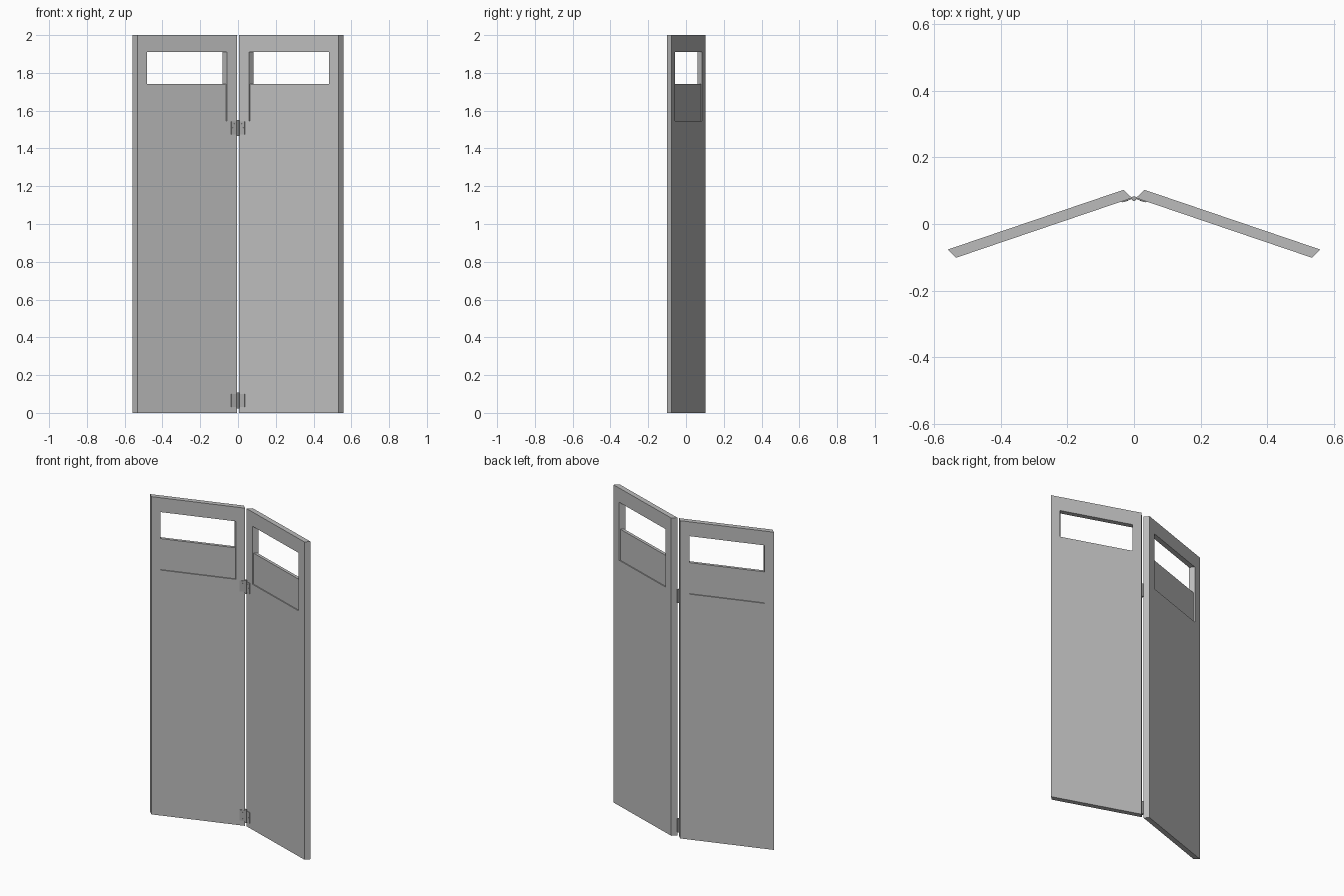
import bpy, bmesh
from mathutils import Vector

cube = bpy.data.objects.get("Cube")
if cube:
    bpy.data.objects.remove(cube)


def material(name, value):
    m = bpy.data.materials.new(name)
    m.use_nodes = True
    m.diffuse_color = (value, value, value, 1)
    m.node_tree.nodes["Principled BSDF"].inputs["Base Color"].default_value = (value, value, value, 1)
    return m


GREY = material("panel_grey", 0.5)
METAL = material("hinge_grey", 0.4)

# Panel frame: u runs along the front face, d runs along the slanted end
ORIGIN = Vector((0.006, 0.078, 0))
ALONG = Vector((0.527, -0.179, 0))
SLANT = Vector((0.025, 0.0245, 0))
OUTWARD = Vector((-0.32, -0.947, 0))
WINDOW = (0.098, 0.902)
SILL, RAIL, HEAD = 1.545, 1.74, 1.91


def place(side, u, d, z):
    p = ORIGIN + ALONG * u + SLANT * d
    return Vector((side * p.x, p.y, z))


def finish(name, bm, mat):
    bmesh.ops.recalc_face_normals(bm, faces=bm.faces)
    mesh = bpy.data.meshes.new(name)
    bm.to_mesh(mesh)
    bm.free()
    mesh.materials.append(mat)
    obj = bpy.data.objects.new(name, mesh)
    bpy.context.collection.objects.link(obj)
    return obj


def rect(bm, side, us, zs, d):
    corners = ((0, 0), (1, 0), (1, 1), (0, 1))
    return [bm.verts.new(place(side, us[i], d, zs[j])) for i, j in corners]


def bridge(bm, a, b):
    for i in range(4):
        j = (i + 1) % 4
        bm.faces.new((a[i], a[j], b[j], b[i]))


def box(name, side, us, zs, ds, mat):
    bm = bmesh.new()
    front, back = (rect(bm, side, us, zs, d) for d in ds)
    bm.faces.new(front)
    bm.faces.new(back)
    bridge(bm, front, back)
    return finish(name, bm, mat)


def panel(name, side):
    # Slab with a rectangular opening
    bm = bmesh.new()
    loops = []
    for d in (0, 1):
        loops.append((rect(bm, side, (0, 1), (0, 2), d),
                      rect(bm, side, WINDOW, (SILL, HEAD), d)))
    (outer_f, inner_f), (outer_b, inner_b) = loops
    for a, b in ((outer_f, inner_f), (outer_b, inner_b), (outer_f, outer_b), (inner_f, inner_b)):
        bridge(bm, a, b)
    return finish(name, bm, GREY)


def cylinder(name, centre, radius, depth, axis, mat, sides):
    bm = bmesh.new()
    bmesh.ops.create_cone(bm, cap_ends=True, segments=sides, radius1=radius,
                          radius2=radius, depth=depth)
    obj = finish(name, bm, mat)
    obj.location = centre
    obj.rotation_mode = 'QUATERNION'
    obj.rotation_quaternion = axis.to_track_quat('Z', 'Y')
    for p in obj.data.polygons:
        p.use_smooth = len(p.vertices) == 4
    return obj


for label, side in (("left", 1), ("right", -1)):
    panel(label + "_panel", side)
    # Thinner board filling the lower part of the opening
    box(label + "_recessed_board", side, WINDOW, (SILL, RAIL), (0.2, 0.8), GREY)

# Hinges: knuckle, pin caps, two leaves and their screws
for label, z in (("upper", 1.508), ("lower", 0.065)):
    cylinder(label + "_hinge_knuckle", (0, 0.076, z), 0.007, 0.084, Vector((0, 0, 1)), METAL, 16)
    for side in (1, -1):
        tag = label + ("_left" if side > 0 else "_right")
        box(tag + "_hinge_leaf", side, (-0.005, 0.06), (z - 0.034, z + 0.034), (-0.1, 0.02), METAL)
        normal = Vector((side * OUTWARD.x, OUTWARD.y, 0))
        for i, u in ((-1, 0.03), (0, 0.042), (1, 0.03)):
            spot = place(side, u, -0.1, z + 0.02 * i)
            cylinder(tag + "_hinge_screw", spot, 0.003, 0.002, normal, METAL, 10)
